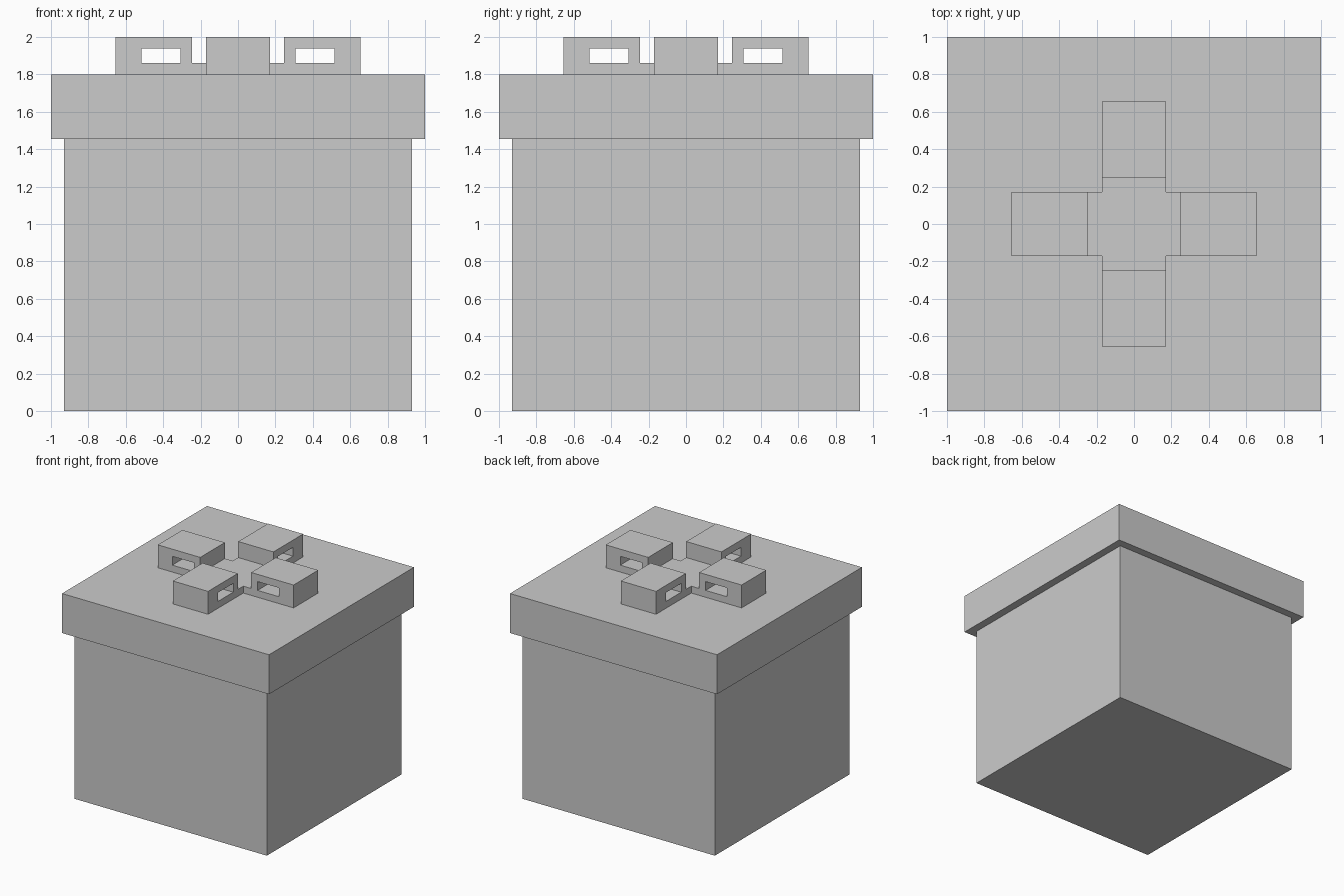
import bpy, bmesh
from math import pi
from mathutils import Matrix, Vector

if "Cube" in bpy.data.objects:
    bpy.data.objects.remove(bpy.data.objects["Cube"])


def finish(bm, name):
    bmesh.ops.recalc_face_normals(bm, faces=bm.faces)
    mesh = bpy.data.meshes.new(name)
    bm.to_mesh(mesh)
    bm.free()
    obj = bpy.data.objects.new(name, mesh)
    bpy.context.collection.objects.link(obj)
    return obj


def block(name, half, z0, z1):
    bm = bmesh.new()
    bmesh.ops.create_cube(bm, size=1)
    bmesh.ops.scale(bm, vec=(2 * half, 2 * half, z1 - z0), verts=bm.verts)
    bmesh.ops.translate(bm, vec=(0, 0, (z0 + z1) / 2), verts=bm.verts)
    return finish(bm, name)


# Gift box and overhanging lid
block("box", 0.93, 0.0, 1.46)
block("lid", 1.0, 1.455, 1.8)

# Bow: side profile of one arm as grid cells, '#' filled, top row first
W = 0.17
XS = [W, 0.246, 0.308, 0.516, 0.656]
ZS = [1.8, 1.86, 1.937, 2.0]
ARM = [".###",
       ".#.#",
       "####"]

bm = bmesh.new()
for r, row in enumerate(reversed(ARM)):
    for c, cell in enumerate(row):
        if cell == "#":
            x0, x1, z0, z1 = XS[c], XS[c + 1], ZS[r], ZS[r + 1]
            bm.faces.new([bm.verts.new((x, -W, z)) for x, z in
                          ((x0, z0), (x1, z0), (x1, z1), (x0, z1))])
bmesh.ops.remove_doubles(bm, verts=bm.verts, dist=1e-5)

# Give the arm its width, leaving the inner end open
ext = bmesh.ops.extrude_face_region(bm, geom=bm.faces[:], use_keep_orig=True)
bmesh.ops.translate(bm, vec=(0, 2 * W, 0),
                    verts=[v for v in ext["geom"] if isinstance(v, bmesh.types.BMVert)])
inner = [f for f in bm.faces if all(abs(v.co.x - W) < 1e-5 for v in f.verts)]
bmesh.ops.delete(bm, geom=inner, context="FACES")

# Four arms around the centre
arm = bm.verts[:] + bm.edges[:] + bm.faces[:]
for i in range(1, 4):
    dup = bmesh.ops.duplicate(bm, geom=arm)["geom"]
    bmesh.ops.rotate(bm, cent=Vector(), matrix=Matrix.Rotation(i * pi / 2, 3, "Z"),
                     verts=[v for v in dup if isinstance(v, bmesh.types.BMVert)])

# Flat knot plate joining the arms
for z in ZS[:2]:
    bm.faces.new([bm.verts.new((x, y, z)) for x, y in
                  ((-W, -W), (W, -W), (W, W), (-W, W))])
bmesh.ops.remove_doubles(bm, verts=bm.verts, dist=1e-4)
finish(bm, "bow")
